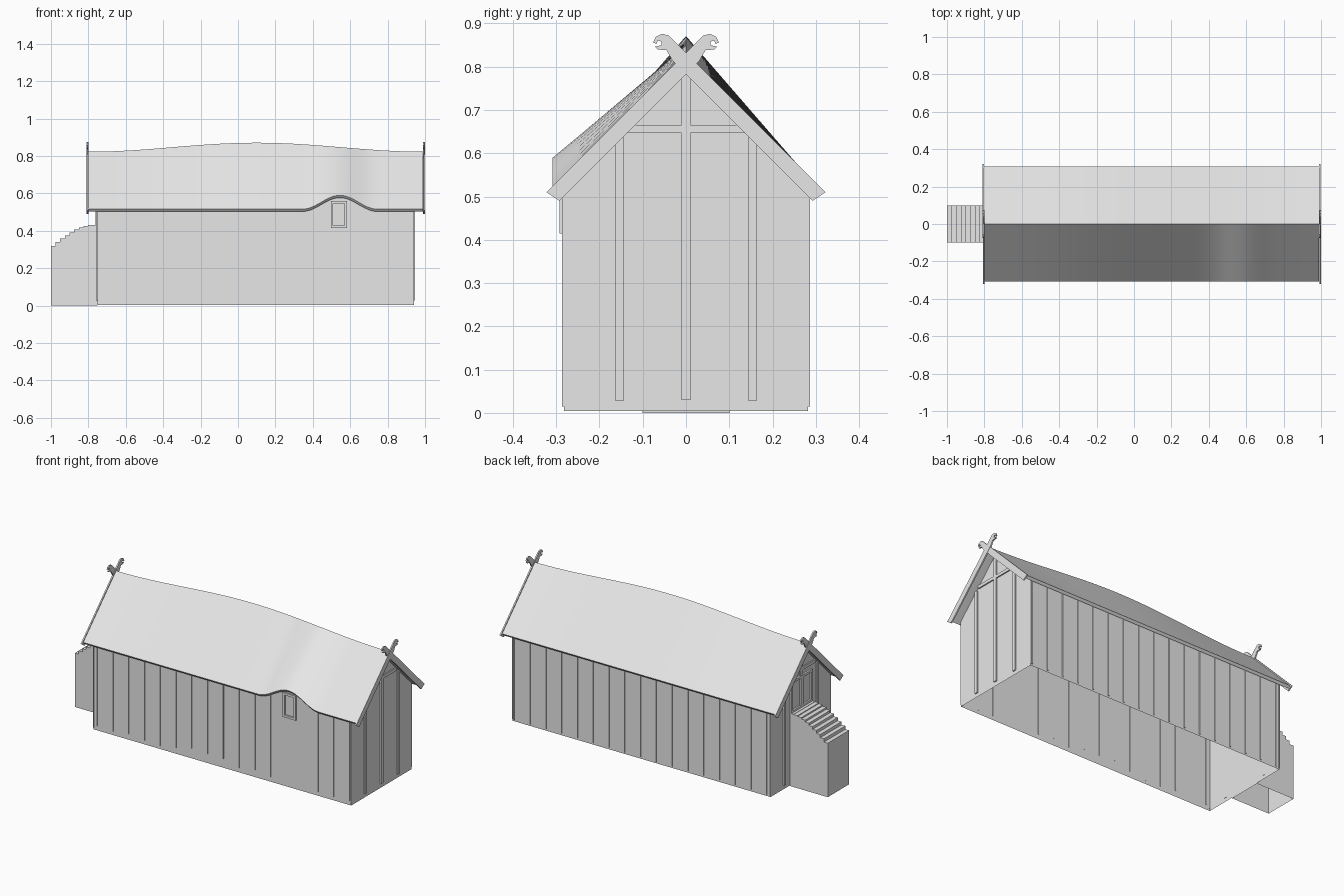
import bpy, bmesh, math, random
from mathutils import Vector

random.seed(4)
cube = bpy.data.objects.get("Cube")
if cube:
    bpy.data.objects.remove(cube)

GREY = (0.8, 0.8, 0.8, 1.0)
mat = bpy.data.materials.new("plain_grey")
mat.use_nodes = True
mat.diffuse_color = GREY
mat.node_tree.nodes["Principled BSDF"].inputs["Base Color"].default_value = GREY

WALL_Y = 0.282
WALL_X = (-0.752, 0.94)
ROOF_X = (-0.802, 0.99)
EAVE_Y = 0.308
DROP = 0.024


def finish(name, bm, smooth=False):
    bmesh.ops.recalc_face_normals(bm, faces=bm.faces)
    mesh = bpy.data.meshes.new(name)
    bm.to_mesh(mesh)
    bm.free()
    mesh.materials.append(mat)
    obj = bpy.data.objects.new(name, mesh)
    bpy.context.collection.objects.link(obj)
    if smooth:
        bpy.ops.object.select_all(action='DESELECT')
        obj.select_set(True)
        bpy.context.view_layer.objects.active = obj
        bpy.ops.object.shade_smooth_by_angle(angle=math.radians(25))
    return obj


def add_box(bm, x0, x1, y0, y1, z0, z1):
    verts = bmesh.ops.create_cube(bm, size=1)["verts"]
    for v in verts:
        v.co = Vector(((x0 + x1) / 2 + v.co.x * (x1 - x0),
                       (y0 + y1) / 2 + v.co.y * (y1 - y0),
                       (z0 + z1) / 2 + v.co.z * (z1 - z0)))


def loft(name, sections, closed, capped):
    bm = bmesh.new()
    rows = [[bm.verts.new(p) for p in s] for s in sections]
    n = len(rows[0])
    for a, b in zip(rows, rows[1:]):
        for i in range(n if closed else n - 1):
            j = (i + 1) % n
            bm.faces.new((a[i], a[j], b[j], b[i]))
    if capped:
        bm.faces.new(rows[0])
        bm.faces.new(rows[-1])
    return finish(name, bm, True)


def prism(name, outline, axis, low, high, skip_bottom=False):
    """Extrude a 2D outline along axis x or y."""
    def point(p, d):
        return (d, p[0], p[1]) if axis == "x" else (p[0], d, p[1])
    bm = bmesh.new()
    a = [bm.verts.new(point(p, low)) for p in outline]
    b = [bm.verts.new(point(p, high)) for p in outline]
    bm.faces.new(a)
    bm.faces.new(b)
    n = len(outline)
    for i in range(n - 1 if skip_bottom else n):
        j = (i + 1) % n
        bm.faces.new((a[i], a[j], b[j], b[i]))
    return finish(name, bm)


# Heights of the bowed ridge and the eaves
def ridge(x):
    half = 0.9
    return 0.823 + 0.024 * (1 + math.cos(math.pi * min(1, abs(x - 0.1) / half)))


def front_eave(x):
    t = min(1, abs(x - 0.545) / 0.2)
    return 0.516 + 0.037 * (1 + math.cos(math.pi * t))


def roof_under(x, y):
    eave = front_eave(x) if y < 0 else 0.516
    return ridge(x) - DROP + (eave - ridge(x)) * abs(y) / EAVE_Y


def stations(x0, x1, n=90):
    return [x0 + (x1 - x0) * i / n for i in range(n + 1)]


# Roof shell with a raised eyebrow over the window
roof = []
for x in stations(*ROOF_X):
    f, r = front_eave(x), ridge(x)
    roof.append([(x, -EAVE_Y, f), (x, 0, r), (x, EAVE_Y, 0.516),
                 (x, EAVE_Y - 0.011, 0.503), (x, 0, r - DROP),
                 (x, -EAVE_Y + 0.011, f - 0.013)])
loft("roof", roof, True, True)

# Walls, open underneath
walls = []
for x in stations(*WALL_X):
    tops = [(x, y, roof_under(x, y) - 0.002) for y in (-WALL_Y, 0, WALL_Y)]
    walls.append([(x, -WALL_Y, 0.004)] + tops + [(x, WALL_Y, 0.004)])
loft("walls", walls, False, True)

# Thin battens along both long walls
for name, side in (("front_battens", -1), ("back_battens", 1)):
    bm = bmesh.new()
    for i in range(17):
        x = -0.727 + i * 0.1035
        if side < 0 and i in (12, 13):
            continue
        bottom = random.uniform(0.02, 0.07) if side < 0 else 0.015
        ys = sorted((side * (WALL_Y - 0.002), side * (WALL_Y + 0.005)))
        add_box(bm, x - 0.003, x + 0.003, *ys, bottom, roof_under(x, side * WALL_Y))
    finish(name, bm)

# Corner battens
bm = bmesh.new()
for x in (WALL_X[0], WALL_X[1] - 0.006):
    for y in (-WALL_Y - 0.004, WALL_Y - 0.002):
        add_box(bm, x, x + 0.006, y, y + 0.006, 0.015, 0.51)
finish("corner_battens", bm)

# Gable posts and cross beams
for name, wall, out in (("left_gable_frame", WALL_X[1], 1), ("right_gable_frame", WALL_X[0], -1)):
    bm = bmesh.new()
    xs = sorted((wall - out * 0.002, wall + out * 0.007))
    for y in (-0.154, 0.154):
        add_box(bm, *xs, y - 0.009, y + 0.009, 0.027, 0.64)
    add_box(bm, *xs, -0.01, 0.01, 0.03 if out > 0 else 0.62, 0.785)
    add_box(bm, *xs, -0.135, 0.135, 0.647, 0.665)
    finish(name, bm)

# Crossed gable boards with hooked horns
board = [(0.322, 0.51), (-0.04, 0.872), (-0.055, 0.876), (-0.07, 0.869),
         (-0.076, 0.856), (-0.068, 0.853), (-0.065, 0.861), (-0.057, 0.858),
         (-0.056, 0.85), (-0.072, 0.846), (-0.066, 0.84), (-0.045, 0.838),
         (-0.03, 0.812), (0.292, 0.49)]
for end, x in (("left", 0.99), ("right", -0.809)):
    for slope, s, shift in (("back", 1, 0), ("front", -1, 0.002)):
        prism(end + "_gable_board_" + slope, [(s * y, z) for y, z in board],
              "x", x + shift, x + shift + 0.008)


# Window and door frames
def frame(bm, u0, u1, z0, z1, w, place):
    place(bm, u0, u0 + w, z0, z1)
    place(bm, u1 - w, u1, z0, z1)
    place(bm, u0 + w, u1 - w, z0, z0 + w)
    place(bm, u0 + w, u1 - w, z1 - w, z1)


def on_front(bm, u0, u1, z0, z1):
    add_box(bm, u0, u1, -WALL_Y - 0.01, -WALL_Y + 0.01, z0, z1)


def on_right(bm, u0, u1, z0, z1):
    add_box(bm, WALL_X[0] - 0.01, WALL_X[0] + 0.01, u0, u1, z0, z1)


bm = bmesh.new()
frame(bm, 0.496, 0.582, 0.415, 0.56, 0.013, on_front)
finish("window_frame", bm)

bm = bmesh.new()
frame(bm, -0.1, 0.002, 0.43, 0.62, 0.014, on_right)
frame(bm, -0.002, 0.1, 0.43, 0.62, 0.014, on_right)
finish("door_frame", bm)

# Solid curved staircase at the right end, open underneath
steps = 10
width = 0.248 / steps
stair = [(-1.0, 0.0)]
for i in range(steps):
    z = 0.32 + 0.112 * math.sin(math.pi / 2 * i / (steps - 1))
    stair += [(-1.0 + i * width, z), (-1.0 + (i + 1) * width, z)]
stair.append((WALL_X[0], 0.0))
prism("stairs", stair, "y", -0.1, 0.1, skip_bottom=True)
